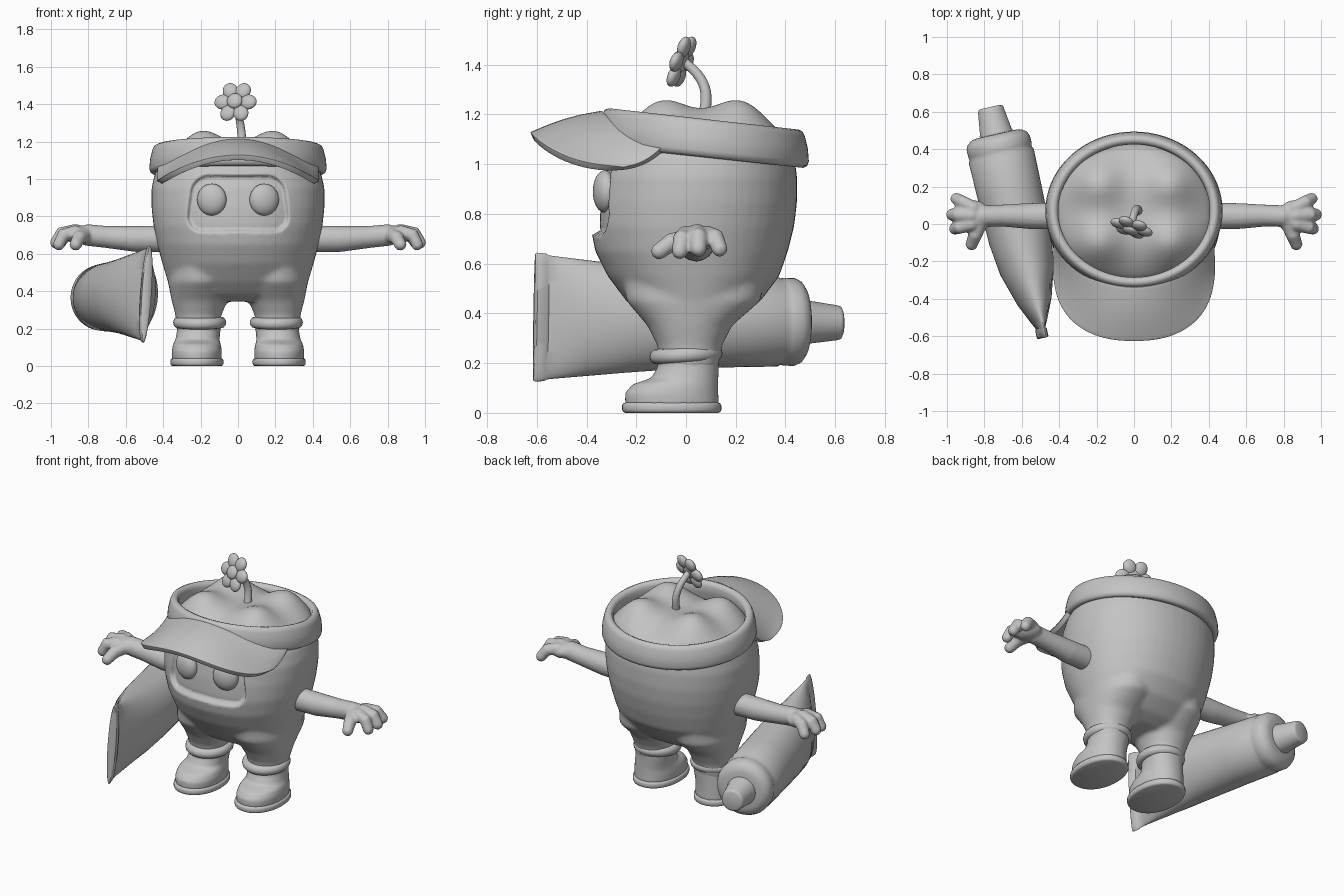
import bpy, bmesh
from math import sin, cos, pi, sqrt, exp, radians, copysign
from mathutils import Vector, Matrix

if "Cube" in bpy.data.objects:
    bpy.data.objects.remove(bpy.data.objects["Cube"])

GREY = bpy.data.materials.new("plain_grey")
GREY.diffuse_color = (0.55, 0.55, 0.55, 1)
GREY.use_nodes = True
GREY.node_tree.nodes["Principled BSDF"].inputs["Base Color"].default_value = GREY.diffuse_color


def loft(bm, rings, ring_closed=True, loop=False, caps=True):
    """Skin a list of point rings with quads."""
    rows = [[bm.verts.new(p) for p in r] for r in rings]
    n = len(rows[0])
    for i in range(len(rows) if loop else len(rows) - 1):
        a, b = rows[i], rows[(i + 1) % len(rows)]
        for j in range(n if ring_closed else n - 1):
            k = (j + 1) % n
            bm.faces.new((a[j], a[k], b[k], b[j]))
    if caps and not loop:
        bm.faces.new(rows[0][::-1])
        bm.faces.new(rows[-1])


def oval(z, cx, rx, y0, y1, n=48, p=2.15):
    """Horizontal rounded outline between y0 and y1."""
    pts = []
    for i in range(n):
        c, s = cos(2 * pi * i / n), sin(2 * pi * i / n)
        pts.append((cx + rx * copysign(abs(c) ** (2 / p), c),
                    (y0 + y1) / 2 + (y1 - y0) / 2 * copysign(abs(s) ** (2 / p), s), z))
    return pts


def ball(bm, loc, radii, rot=Matrix()):
    m = Matrix.Translation(loc) @ rot @ Matrix.Diagonal((*radii, 1))
    bmesh.ops.create_uvsphere(bm, u_segments=28, v_segments=16, radius=1, matrix=m)


def tube(bm, pts, radii, n=20):
    """Round limb along a path with ball ends."""
    pts = [Vector(p) for p in pts]
    rings = []
    for i, p in enumerate(pts):
        d = (pts[min(i + 1, len(pts) - 1)] - pts[max(i - 1, 0)]).normalized()
        side = d.cross(Vector((0, 1, 0.01))).normalized()
        up = side.cross(d)
        rings.append([p + radii[i] * (side * cos(2 * pi * k / n) + up * sin(2 * pi * k / n))
                      for k in range(n)])
    loft(bm, rings)
    for i in (0, -1):
        ball(bm, pts[i], [radii[i]] * 3)


def hoop(bm, c, rx, ry, profile, slope=0, n=72):
    """Sweep a closed (outward, up) profile round an oval."""
    rings = []
    for i in range(n):
        a = 2 * pi * i / n
        rings.append([(c[0] + (rx + r) * cos(a), c[1] + (ry + r) * sin(a),
                       c[2] + z + slope * ry * sin(a)) for r, z in profile])
    loft(bm, rings, loop=True)


def finish(name, bm, voxel=0, smooth=0, mirror=False, bake=False, thick=0):
    bmesh.ops.recalc_face_normals(bm, faces=bm.faces)
    me = bpy.data.meshes.new(name)
    bm.to_mesh(me)
    bm.free()
    me.shade_smooth()
    me.set_sharp_from_angle(angle=radians(50))
    me.materials.append(GREY)
    ob = bpy.data.objects.new(name, me)
    bpy.context.collection.objects.link(ob)
    if voxel:
        m = ob.modifiers.new("blend", 'REMESH')
        m.mode, m.voxel_size, m.use_smooth_shade = 'VOXEL', voxel, True
        s = ob.modifiers.new("soften", 'SMOOTH')
        s.factor, s.iterations = 0.5, smooth
    if thick:
        m = ob.modifiers.new("thickness", 'SOLIDIFY')
        m.thickness, m.offset = thick, 0
        b = ob.modifiers.new("round_edge", 'BEVEL')
        b.width, b.segments = thick * 0.35, 3
    if mirror:
        m = ob.modifiers.new("mirror", 'MIRROR')
        m.use_mirror_merge = False
    if bake:
        bpy.context.view_layer.update()
        ev = ob.evaluated_get(bpy.context.evaluated_depsgraph_get())
        ob.data = bpy.data.meshes.new_from_object(ev)
        ob.modifiers.clear()
        if not ob.data.materials:
            ob.data.materials.append(GREY)
    return ob


# Body: rounded shell with a four-cusped crown and two tapering legs
bm = bmesh.new()
shell = [(.345, .20, -.10, .13), (.38, .33, -.17, .21), (.45, .375, -.24, .30),
         (.55, .405, -.315, .375), (.65, .432, -.365, .41), (.75, .452, -.385, .435),
         (.85, .463, -.38, .447), (.95, .463, -.365, .447), (1.03, .445, -.335, .435)]
rings = [oval(z, 0, rx, a, b) for z, rx, a, b in shell]
for k in range(15):
    f = 1 - k / 15
    ring = []
    for x, y, _ in oval(0, 0, .43 * f, .06 - .37 * f, .06 + .37 * f):
        cusp = sum(exp(-((x - sx * .2) ** 2 + (y - .06 - sy * .16) ** 2) / .02)
                   for sx in (-1, 1) for sy in (-1, 1))
        ring.append((x, y, 1.05 + .13 * sqrt(1 - f * f) + .105 * cusp))
    rings.append(ring)
loft(bm, rings)
for s in (-1, 1):
    loft(bm, [oval(z, s * cx, rx, a, b, 32) for z, cx, rx, a, b in (
        (.18, .212, .115, -.105, .13), (.27, .212, .122, -.115, .145),
        (.35, .205, .15, -.155, .185), (.45, .195, .18, -.24, .30),
        (.58, .18, .18, -.26, .32))])
body = finish("body", bm, voxel=.013, smooth=9, bake=True)

# Face panel: shallow rounded recess pressed into the front
for v in body.data.vertices:
    if v.co.y < -.1:
        dx = abs(v.co.x) + .12 * (v.co.z - .72) - .19
        dz = abs(v.co.z - .87) - .06
        d = sqrt(max(dx, 0) ** 2 + max(dz, 0) ** 2) - .09
        t = min(max((.006 - d) / .02, 0), 1)
        v.co.y += .037 * t * t * (3 - 2 * t)
body.data.update()

# Eyes
bm = bmesh.new()
ball(bm, (.14, -.327, .89), (.08, .046, .085), Matrix.Rotation(radians(12), 4, 'Z'))
finish("eyes", bm, mirror=True)

# Arms with three curled fingers and a thumb
bm = bmesh.new()
tube(bm, [(.38, .042, .68), (.55, .042, .68), (.70, .045, .69), (.80, .042, .70)],
     [.072, .07, .059, .058])
ball(bm, (.85, .042, .70), (.075, .085, .05))
tube(bm, [(.86, .085, .715), (.92, .118, .705), (.95, .135, .66)], [.038, .036, .032])
tube(bm, [(.87, .045, .72), (.945, .05, .707), (.972, .05, .66)], [.04, .037, .033])
tube(bm, [(.87, 0, .715), (.935, -.018, .70), (.958, -.025, .65)], [.038, .036, .032])
tube(bm, [(.82, .01, .70), (.85, -.06, .685), (.868, -.108, .65)], [.042, .038, .033])
finish("arms", bm, voxel=.009, smooth=4, mirror=True)

# Boots: upper, sole and rolled cuff
bm = bmesh.new()
loft(bm, [oval(z, cx, rx, a, b, 40) for z, cx, rx, a, b in (
    (.03, .22, .132, -.245, .132), (.08, .22, .134, -.245, .13),
    (.115, .22, .128, -.215, .13), (.14, .217, .118, -.14, .13),
    (.19, .21, .116, -.112, .132), (.24, .207, .122, -.12, .135))])
finish("boot_uppers", bm, voxel=.009, smooth=6, mirror=True)

bm = bmesh.new()
loft(bm, [oval(z, .22, .142 - e, -.257 + e, .142 - e, 48) for z, e in (
    (0, .012), (.004, .004), (.012, 0), (.03, 0), (.038, .004), (.042, .014))])
finish("boot_soles", bm, mirror=True)

bm = bmesh.new()
hoop(bm, (.205, 0, .233), .115, .12,
     [(.027 * cos(a * pi / 6), .03 * sin(a * pi / 6)) for a in range(12)], .06, 40)
finish("boot_cuffs", bm, mirror=True)

# Visor band, tilted down towards the back
bm = bmesh.new()
hoop(bm, (0, .07, 1.105), .44, .39,
     [(.012, -.077), (.028, -.068), (.034, -.05), (.03, 0), (.018, .05), (.008, .07),
      (-.008, .077), (-.025, .07), (-.035, .05), (-.03, 0), (-.012, -.068)], -.11)
finish("visor_band", bm)

# Visor bill, arched across and curving down at the sides
bm = bmesh.new()
rows = []
for j in range(15):
    v = j / 14
    row = []
    for i in range(41):
        u = i / 20 - 1
        s, c = sin(u * pi / 2), max(cos(u * pi / 2), 0)
        ph = radians(68) * u
        inner = Vector((.45 * sin(ph), .07 - .405 * cos(ph), 1.20 - .13 * s * s))
        ox = .42 * copysign(abs(s) ** .85, s)
        outer = Vector((ox, -.25 - .37 * c ** .85, 1.115 - .75 * ox * ox))
        p = inner.lerp(outer, v)
        p.z += .012 * sin(pi * v) - .03 * s * s * sin(pi * v)
        row.append(p)
    rows.append(row)
loft(bm, rows, ring_closed=False, caps=False)
finish("visor_bill", bm, thick=.03)

# Flower stem
bm = bmesh.new()
stem = []
for i in range(13):
    t = i / 12
    stem.append((.022 - .035 * t * t, .065 + .06 * t - .125 * t * t * t, 1.17 + .235 * t))
tube(bm, stem, [.024 - .005 * i / 12 for i in range(13)], 16)
finish("flower_stem", bm)

# Flower: six petals round a button
bm = bmesh.new()
pose = (Matrix.Translation((-.013, -.018, 1.412)) @ Matrix.Rotation(radians(-17), 4, 'Z')
        @ Matrix.Rotation(radians(-20), 4, 'X'))
for k in range(6):
    turn = Matrix.Rotation(k * pi / 3, 4, 'Y')
    ball(bm, pose @ turn @ Vector((.071, 0, 0)), (.046, .024, .041), pose.to_3x3().to_4x4() @ turn)
ball(bm, pose @ Vector((0, 0, 0)), (.06, .02, .06), pose.to_3x3().to_4x4())
ball(bm, pose @ Vector((0, -.018, 0)), (.042, .022, .042), pose.to_3x3().to_4x4())
finish("flower", bm)


# Squeeze tube carried under the arm: flat crimp to round shoulder, plus a cap
def tube_part(name, sections):
    bm = bmesh.new()
    pose = (Matrix.Translation((-.487, -.61, .385)) @ Matrix.Rotation(radians(12.8), 4, 'Z')
            @ Matrix.Rotation(radians(4), 4, 'Y'))
    loft(bm, [[pose @ Vector((w * cos(2 * pi * k / 48), t, h * sin(2 * pi * k / 48) - .018 * t))
               for k in range(48)] for t, w, h in sections])
    finish(name, bm)


tube_part("paste_tube", [(0, .018, .255), (.006, .026, .26), (.045, .026, .257), (.055, .02, .25),
                         (.1, .045, .245), (.2, .092, .235), (.38, .147, .217), (.55, .168, .202),
                         (.8, .175, .188), (1.0, .178, .181), (1.015, .17, .173),
                         (1.03, .174, .177), (1.07, .174, .177), (1.095, .163, .165),
                         (1.112, .14, .14), (1.118, .12, .12), (1.12, .07, .07)])
tube_part("tube_cap", [(1.1, .088, .088), (1.125, .09, .09), (1.135, .086, .086),
                       (1.25, .07, .07), (1.262, .066, .066), (1.267, .055, .055)])
